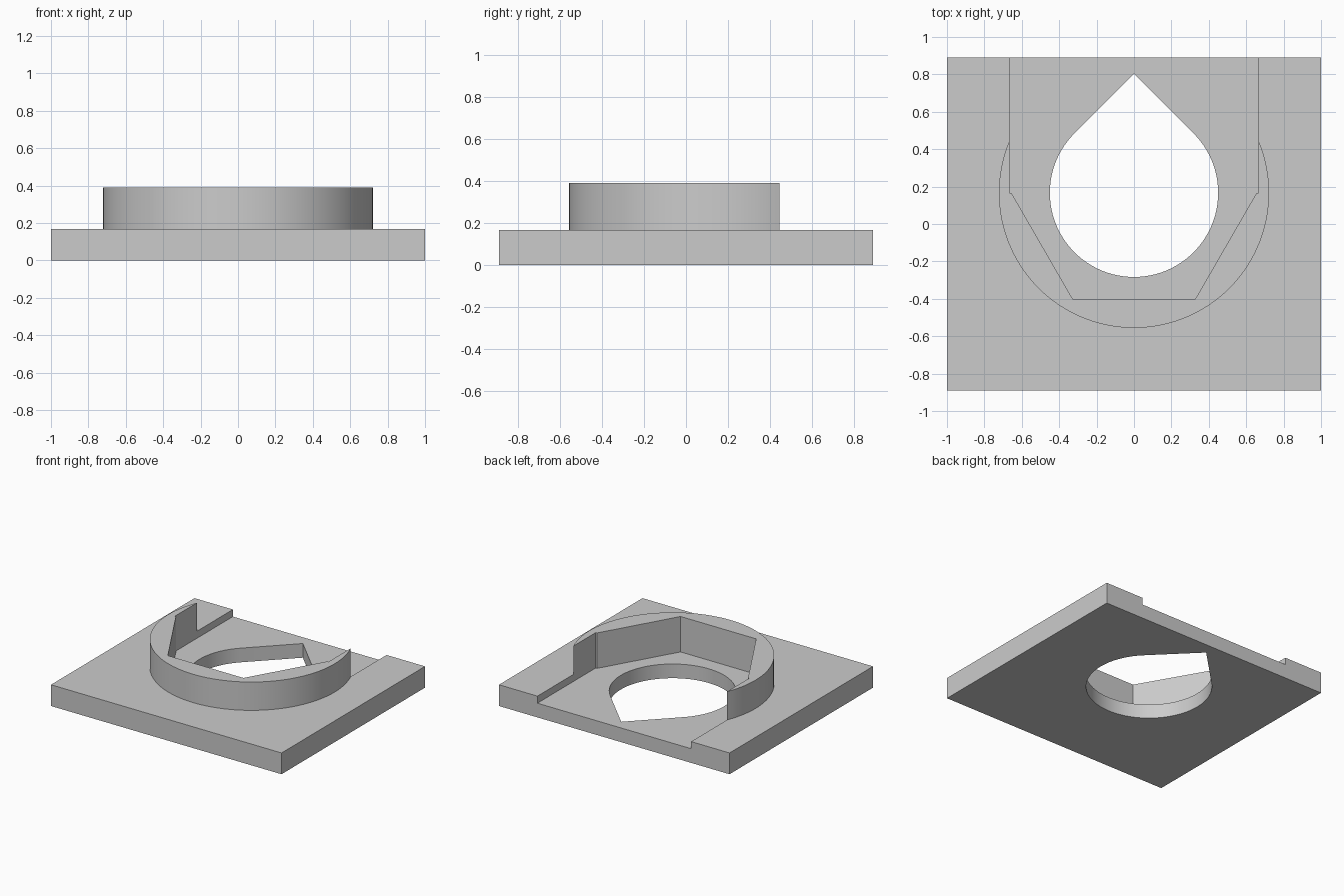
import bpy, bmesh, math

cube = bpy.data.objects.get("Cube")
if cube:
    bpy.data.objects.remove(cube, do_unlink=True)

MM = 2 / 36                      # the plate is 36 units wide
CY = 3                           # centre of collar, pocket and hole
W, D = 18, 16                    # half width and half depth of the plate
FLOOR, PLATE, COLLAR = 2, 3, 7   # heights

bm = bmesh.new()


def face(points):
    bm.faces.new([bm.verts.new([c * MM for c in p]) for p in points])


def flat(outline, z):
    face([(x, y, z) for x, y in outline])


def wall(path, z0, z1):
    for (ax, ay), (bx, by) in zip(path, path[1:]):
        face([(ax, ay, z0), (bx, by, z0), (bx, by, z1), (ax, ay, z1)])


def arc(r, a0, a1, n):
    angles = [math.radians(a0 + (a1 - a0) * i / n) for i in range(n + 1)]
    return [(r * math.cos(a), CY + r * math.sin(a)) for a in angles]


# Outlines of the left half, each starting on the centre line at the front
hole_r, hex_r, slot = 8.1, 11.8, 12
hole = arc(hole_r, -90, 45, 36) + [(0, CY + hole_r * math.sqrt(2))]
collar = arc(13, -90, math.degrees(math.atan2(5, slot)), 36)
hex_front = CY - hex_r * math.cos(math.pi / 6)
pocket = [(0, hex_front), (hex_r / 2, hex_front), (hex_r, CY), (slot, CY), collar[-1]]
slot_back = (slot, D)
rim = [(W, D), (W, -D), (0, -D)]

# Underside, pocket floor, plate top and collar top
flat(hole + [(0, D)] + rim, 0)
flat(hole + [(0, D), slot_back] + pocket[::-1], FLOOR)
flat(collar + [slot_back] + rim, PLATE)
flat(collar + pocket[-2::-1], COLLAR)

# Teardrop hole, slot, pocket, collar and plate sides
wall(hole, 0, FLOOR)
wall(pocket + [slot_back], FLOOR, PLATE)
wall(pocket, PLATE, COLLAR)
wall(collar, PLATE, COLLAR)
wall(rim, 0, PLATE)

# Back edge, notched by the slot
notch = [(0, 0), (W, 0), (W, PLATE), (slot, PLATE), (slot, FLOOR), (0, FLOOR)]
face([(x, D, z) for x, z in notch])

# Mirror to the other half and join the seam
bmesh.ops.mirror(bm, geom=bm.verts[:] + bm.edges[:] + bm.faces[:], axis='X', merge_dist=-1)
bmesh.ops.remove_doubles(bm, verts=bm.verts[:], dist=0.0001)
bmesh.ops.recalc_face_normals(bm, faces=bm.faces[:])

mesh = bpy.data.meshes.new("mounting_plate")
bm.to_mesh(mesh)
bm.free()

grey = bpy.data.materials.new("light grey")
grey.use_nodes = True
grey.diffuse_color = (0.6, 0.6, 0.6, 1)
grey.node_tree.nodes["Principled BSDF"].inputs["Base Color"].default_value = (0.6, 0.6, 0.6, 1)
mesh.materials.append(grey)

plate = bpy.data.objects.new("mounting_plate", mesh)
bpy.context.collection.objects.link(plate)
bpy.ops.object.select_all(action='DESELECT')
bpy.context.view_layer.objects.active = plate
plate.select_set(True)
bpy.ops.object.shade_smooth_by_angle(angle=math.radians(25))
